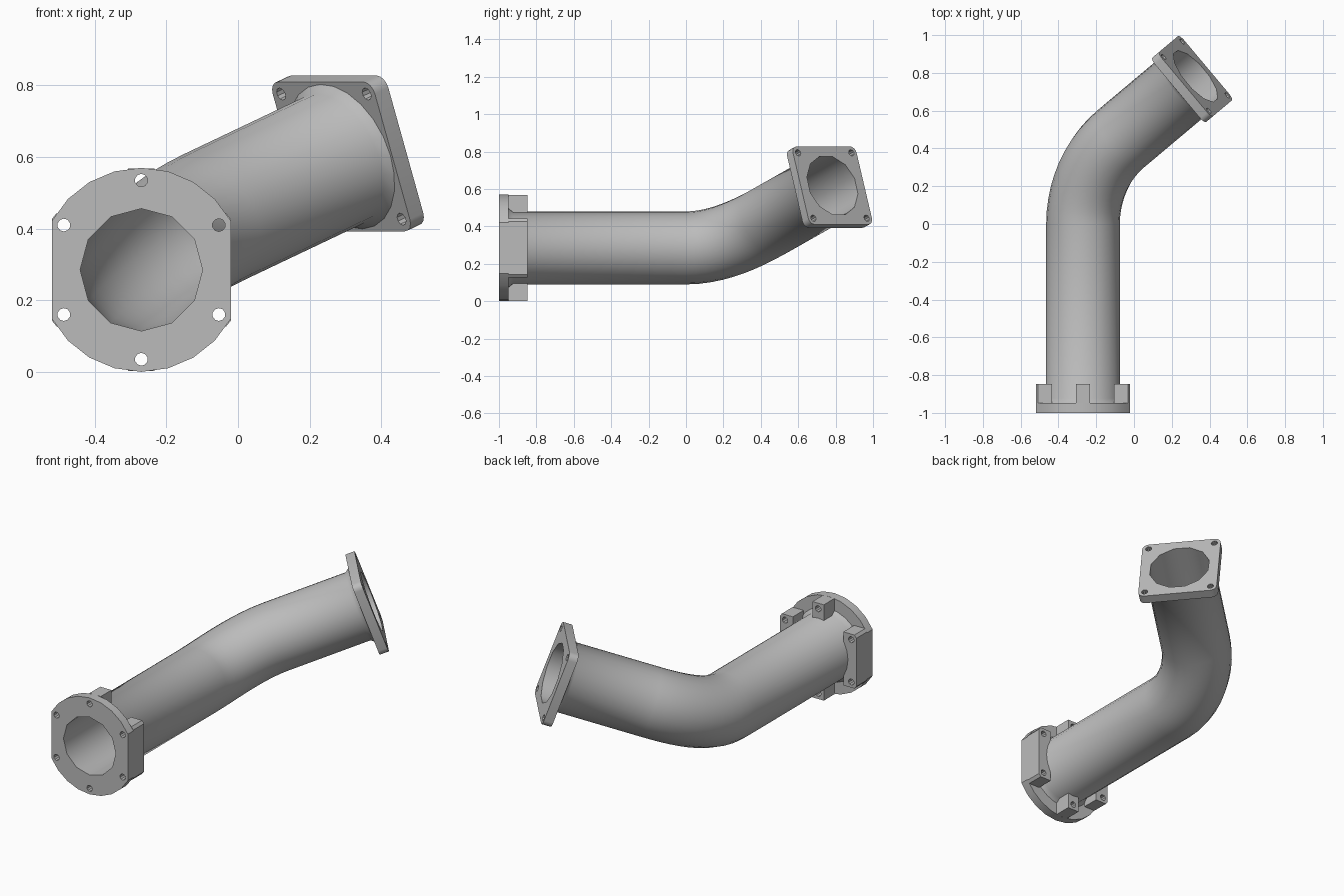
import bpy, bmesh, math
from mathutils import Vector, Matrix

cube = bpy.data.objects.get("Cube")
if cube:
    bpy.data.objects.remove(cube)

GREY = 0.5
metal = bpy.data.materials.new("cast_grey")
metal.use_nodes = True
metal.diffuse_color = (GREY, GREY, GREY, 1)
metal.node_tree.nodes["Principled BSDF"].inputs["Base Color"].default_value = (GREY, GREY, GREY, 1)

WALL, BORE, FLARE = 0.195, 0.171, 0.215
BOLT_HOLE = 0.018
THICK = 0.052
START = Vector((-0.27, -1, 0.285))
END = Vector((0.326, 0.783, 0.619))
azimuth, rise = math.radians(50), math.radians(20)
ALONG = Vector((0, 1, 0))
OUT = Vector((math.sin(azimuth) * math.cos(rise),
              math.cos(azimuth) * math.cos(rise), math.sin(rise)))


def finish(name, bm, angle):
    bmesh.ops.recalc_face_normals(bm, faces=bm.faces)
    mesh = bpy.data.meshes.new(name)
    bm.to_mesh(mesh)
    bm.free()
    mesh.materials.append(metal)
    obj = bpy.data.objects.new(name, mesh)
    bpy.context.collection.objects.link(obj)
    bpy.ops.object.select_all(action='DESELECT')
    obj.select_set(True)
    bpy.context.view_layer.objects.active = obj
    bpy.ops.object.shade_smooth_by_angle(angle=math.radians(angle))


def circle(radius, sides, cx=0, cy=0):
    steps = [math.tau * i / sides for i in range(sides)]
    return [(cx + radius * math.sin(a), cy + radius * math.cos(a)) for a in steps]


def plate(name, outline, holes, depth, frame):
    """Flat outline with holes, extruded along the frame's third axis."""
    bm = bmesh.new()
    for loop in [outline] + holes:
        verts = [bm.verts.new((x, y, 0)) for x, y in loop]
        for a, b in zip(verts, verts[1:] + verts[:1]):
            bm.edges.new((a, b))
    bmesh.ops.triangle_fill(bm, edges=bm.edges[:], use_beauty=True, normal=(0, 0, 1))
    new = bmesh.ops.extrude_face_region(bm, geom=bm.faces[:])["geom"]
    top = [v for v in new if isinstance(v, bmesh.types.BMVert)]
    bmesh.ops.translate(bm, verts=top, vec=(0, 0, depth))
    bmesh.ops.transform(bm, matrix=frame, verts=bm.verts)
    finish(name, bm, 26)


def frame_at(origin, across, up, normal):
    m = Matrix((across, up, normal)).transposed().to_4x4()
    m.translation = origin
    return m


# Pipe path: straight run, bend, straight run, as (centre, tangent, outer radius)
path = [(START, ALONG, WALL),
        (START + ALONG * THICK, ALONG, WALL),
        (START + ALONG * THICK, ALONG, FLARE),
        (START + ALONG * (THICK + 0.025), ALONG, WALL)]
p0, p3 = START + ALONG, END - OUT * 0.55
p1, p2 = p0 + ALONG * 0.175, p3 - OUT * 0.175
BEND = 10
for i in range(BEND + 1):
    t = i / BEND
    s = 1 - t
    pos = p0 * s**3 + p1 * 3 * s * s * t + p2 * 3 * s * t * t + p3 * t**3
    tan = (p1 - p0) * s * s + (p2 - p1) * 2 * s * t + (p3 - p2) * t * t
    path.append((pos, tan.normalized(), WALL))
path += [(END - OUT * (THICK + 0.025), OUT, WALL),
         (END - OUT * THICK, OUT, FLARE),
         (END - OUT * THICK, OUT, WALL),
         (END, OUT, WALL)]


# Hollow pipe: outer and inner skins joined at both ends
def skin(bm, sides, radius=None):
    rings, across, up, last = [], Vector((1, 0, 0)), Vector((0, 0, 1)), ALONG
    for pos, tan, outer in path:
        turn = last.rotation_difference(tan)
        across, up, last = turn @ across, turn @ up, tan
        rings.append([bm.verts.new(pos + across * x + up * y)
                      for x, y in circle(radius or outer, sides)])
    for a, b in zip(rings, rings[1:]):
        if (a[0].co - b[0].co).length < 1e-6:
            continue
        for i in range(sides):
            j = (i + 1) % sides
            bm.faces.new((a[i], a[j], b[j], b[i]))
    return rings


bm = bmesh.new()
SIDES = 24
outer, inner = skin(bm, SIDES), skin(bm, SIDES // 2, BORE)
for k in (0, -1):
    for i in range(SIDES // 2):
        j = (i + 1) % (SIDES // 2)
        bm.faces.new((outer[k][2 * i], outer[k][2 * i + 1],
                      outer[k][2 * j], inner[k][j], inner[k][i]))
bmesh.ops.remove_doubles(bm, verts=bm.verts, dist=1e-5)
finish("bent_pipe", bm, 40)

# Round flange with two flat sides and six bolt holes
FLAT, RIM, BOLT_RING = 0.25, 0.285, 0.25
clip = math.acos(FLAT / RIM)
outline = []
for base in (-math.pi / 2, math.pi / 2):
    for i in range(9):
        a = base + clip + (math.pi - 2 * clip) * i / 8
        outline.append((RIM * math.sin(a), RIM * math.cos(a)))
bolts = circle(BOLT_RING, 6)
front = frame_at(START, Vector((1, 0, 0)), Vector((0, 0, 1)), ALONG)
plate("round_flange", outline,
      [circle(WALL - 0.005, SIDES)] + [circle(BOLT_HOLE, 10, *b) for b in bolts],
      THICK, front)

# Bolt bosses behind the round flange
behind = frame_at(START + ALONG * THICK, Vector((1, 0, 0)), Vector((0, 0, 1)), ALONG)
DEPTH = 0.152 - THICK
for name, side in (("top", 1), ("bottom", -1)):
    shape = [(-0.037, 0.182), (-0.037, 0.283), (0.037, 0.283), (0.037, 0.182)]
    plate(name + "_boss", [(x, y * side) for x, y in shape],
          [circle(BOLT_HOLE, 10, 0, BOLT_RING * side)], DEPTH, behind)
half = [(0.182, 0), (0.165, 0.08), (0.165, 0.158), (0.237, 0.158), (FLAT, 0.142)]
block = half + [(x, -y) for x, y in reversed(half[1:])]
for name, side in (("left", 1), ("right", -1)):
    plate(name + "_boss", [(x * side, y) for x, y in block],
          [circle(BOLT_HOLE, 10, bolts[1][0] * side, bolts[1][1] * k) for k in (1, -1)],
          DEPTH, behind)

# Square flange with rounded corners and four bolt holes
across = Vector((math.cos(azimuth), -math.sin(azimuth), 0))
up = across.cross(OUT)
HOLE_AT, CORNER = 0.186, 0.036
square, holes = [], [circle(WALL - 0.005, SIDES)]
for q in range(4):
    a = math.pi / 4 + q * math.pi / 2
    cx, cy = (HOLE_AT * math.sqrt(2) * f(a) for f in (math.sin, math.cos))
    holes.append(circle(BOLT_HOLE, 10, cx, cy))
    for i in range(5):
        b = q * math.pi / 2 + i * math.pi / 8
        square.append((cx + CORNER * math.sin(b), cy + CORNER * math.cos(b)))
plate("square_flange", square, holes, -THICK, frame_at(END, across, up, OUT))
